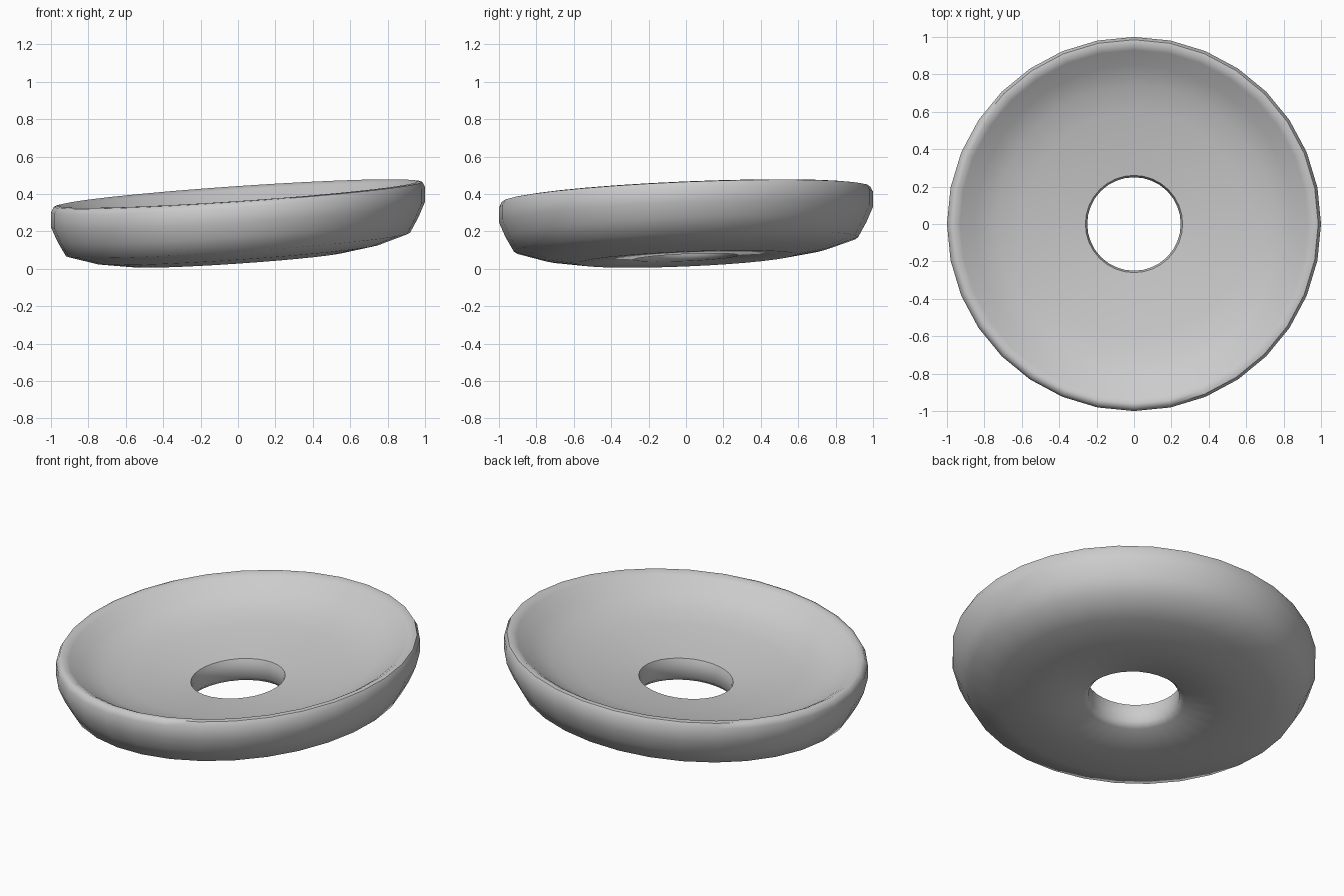
import bpy
import bmesh
from math import cos, sin, tau

cube = bpy.data.objects.get("Cube")
if cube:
    bpy.data.objects.remove(cube, do_unlink=True)

SIDES = 32
TILT_X, TILT_Y = 0.068, 0.042   # the dish leans up towards its left and back

# Closed cross-section (radius, height): hole wall, underside, outer wall, lip, bowl
PROFILE = [
    (0.26, 0.20), (0.25, 0.17), (0.25, 0.09), (0.28, 0.06),
    (0.58, 0.052), (0.76, 0.08), (0.92, 0.13), (0.965, 0.21),
    (1.0, 0.29), (1.0, 0.37), (0.985, 0.398), (0.96, 0.402), (0.93, 0.385),
    (0.85, 0.325), (0.74, 0.275), (0.60, 0.245), (0.40, 0.215),
]


def make_material(name, colour):
    mat = bpy.data.materials.new(name)
    mat.use_nodes = True
    mat.diffuse_color = colour
    mat.node_tree.nodes["Principled BSDF"].inputs["Base Color"].default_value = colour
    return mat


def lathe(name, profile, sides, mat):
    """Revolve a closed profile about z and lean the result."""
    bm = bmesh.new()
    rings = []
    for i in range(sides):
        c, s = cos(tau * i / sides), sin(tau * i / sides)
        rings.append([bm.verts.new((r * c, r * s, z + r * (TILT_X * c + TILT_Y * s)))
                      for r, z in profile])
    n = len(profile)
    for i in range(sides):
        a, b = rings[i], rings[(i + 1) % sides]
        for j in range(n):
            k = (j + 1) % n
            bm.faces.new((a[j], b[j], b[k], a[k]))
    bmesh.ops.recalc_face_normals(bm, faces=bm.faces)
    mesh = bpy.data.meshes.new(name)
    bm.to_mesh(mesh)
    bm.free()
    mesh.materials.append(mat)
    obj = bpy.data.objects.new(name, mesh)
    bpy.context.collection.objects.link(obj)
    return obj


# Dished ring with a central hole
dish = lathe("dished_ring", PROFILE, SIDES, make_material("plain grey", (0.6, 0.6, 0.6, 1)))
bpy.ops.object.select_all(action="DESELECT")
dish.select_set(True)
bpy.context.view_layer.objects.active = dish
bpy.ops.object.shade_smooth_by_angle(angle=0.9)
